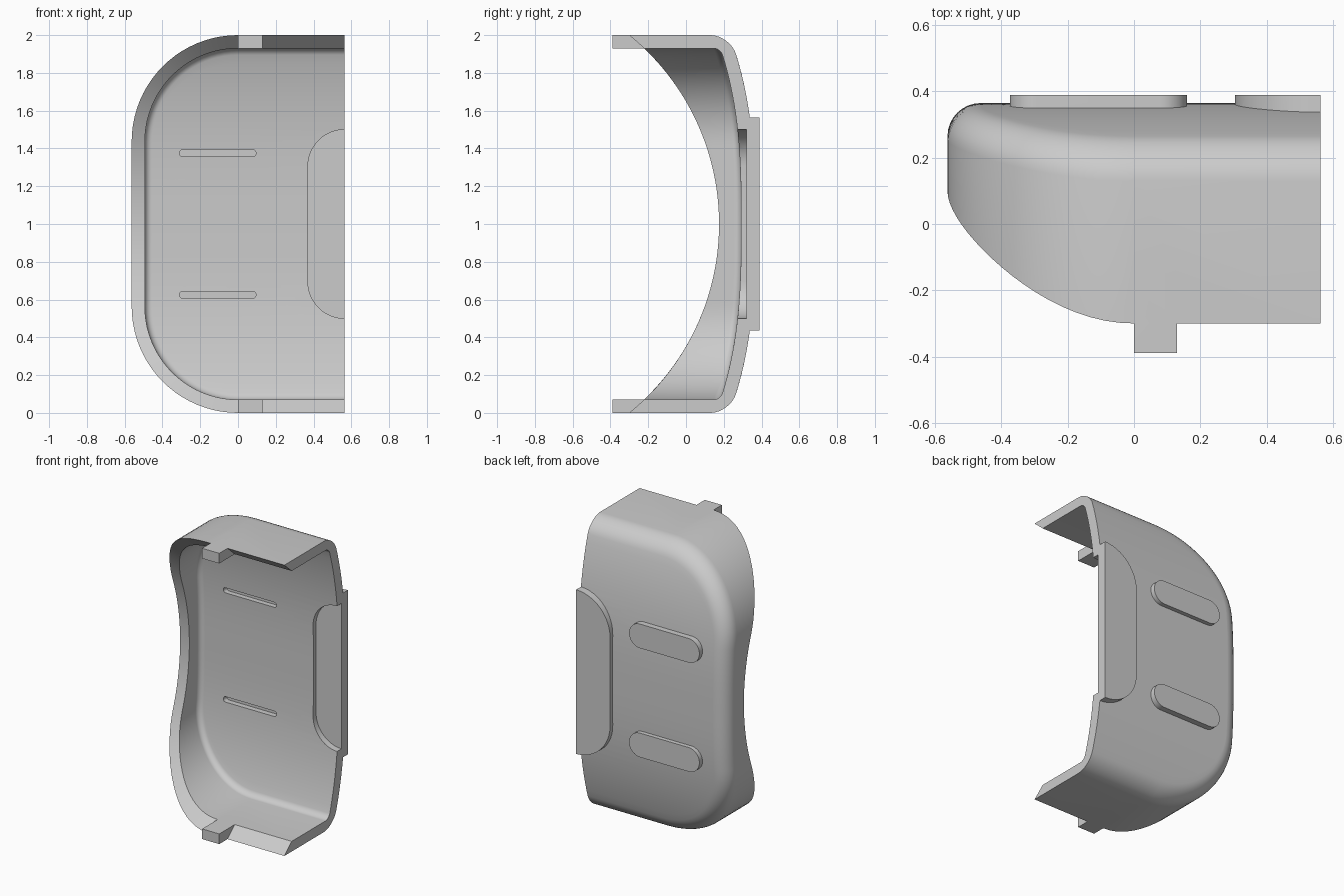
import bpy, bmesh, math

if "Cube" in bpy.data.objects:
    bpy.data.objects.remove(bpy.data.objects["Cube"])

HALF = 0.563      # half width, the right side is a flat cut
WALL = 0.07
ARC, COL = 20, 40  # corner steps, height steps

plastic = bpy.data.materials.new("grey plastic")
plastic.diffuse_color = (0.6, 0.6, 0.6, 1)
plastic.use_nodes = True
plastic.node_tree.nodes["Principled BSDF"].inputs["Base Color"].default_value = plastic.diffuse_color


def back_y(z):
    return 0.365 - 0.135 * abs(z - 1) ** 2.8


def front_y(z):
    return -1.115 + math.sqrt(1.29 ** 2 - (z - 1) ** 2)


def make(name, bm):
    bmesh.ops.recalc_face_normals(bm, faces=bm.faces)
    me = bpy.data.meshes.new(name)
    bm.to_mesh(me)
    bm.free()
    me.materials.append(plastic)
    ob = bpy.data.objects.new(name, me)
    bpy.context.collection.objects.link(ob)
    return ob


def outline(d):
    """C-shaped outline inset by d: bottom edge, corner, side, corner, top edge."""
    r = HALF - d
    low = [(0.7, d)]
    for i in range(ARC + 1):
        a = math.pi / 2 * i / ARC
        low.append((-r * math.sin(a), HALF - r * math.cos(a)))
    z0 = low[-1][1]
    side = [(-r, z0 + (2 - 2 * z0) * k / COL) for k in range(1, COL)]
    return low + side + [(x, 2 - z) for x, z in reversed(low)]


def skin(bm, inset, offset, fillet):
    """One side of the shell. Returns its rim loop and its right end chain."""
    rings = [[bm.verts.new((x, front_y(z), z)) for x, z in outline(inset)]]
    for i in range(9):
        a = math.pi / 2 * i / 8
        d = inset + fillet * (1 - math.cos(a))
        drop = offset + fillet * (1 - math.sin(a))
        rings.append([bm.verts.new((x, back_y(z) - drop, z)) for x, z in outline(d)])
    for a, b in zip(rings, rings[1:]):
        for i in range(len(a) - 1):
            bm.faces.new((a[i], a[i + 1], b[i + 1], b[i]))
    # back wall, as columns joining matching low and high points
    last = rings[-1]
    cols = []
    for i in range(ARC + 1):
        p, q = last[i], last[-1 - i]
        mid = []
        for k in range(1, COL):
            z = p.co.z + (q.co.z - p.co.z) * k / COL
            mid.append(bm.verts.new((p.co.x, back_y(z) - offset, z)))
        cols.append([p] + mid + [q])
    cols.append(last[ARC + 1:ARC + 2 + COL])
    for a, b in zip(cols, cols[1:]):
        for k in range(COL):
            bm.faces.new((a[k], a[k + 1], b[k + 1], b[k]))
    end = [r[0] for r in rings[:-1]] + cols[0] + [r[-1] for r in reversed(rings[:-1])]
    return rings[0], end


def rounded_plate(name, x0, x1, z0, z1, r, y0, y1):
    """Rounded rectangle in XZ, extruded along Y (r = 0 gives a box)."""
    bm = bmesh.new()
    pts = []
    for cx, cz, start in ((x1 - r, z1 - r, 0), (x0 + r, z1 - r, 1),
                          (x0 + r, z0 + r, 2), (x1 - r, z0 + r, 3)):
        for i in range(13 if r else 1):
            a = math.pi / 2 * (start + i / 12)
            pts.append((cx + r * math.cos(a), cz + r * math.sin(a)))
    f = bm.faces.new([bm.verts.new((x, y0, z)) for x, z in pts])
    ext = bmesh.ops.extrude_face_region(bm, geom=[f])["geom"]
    bmesh.ops.translate(bm, vec=(0, y1 - y0, 0),
                        verts=[v for v in ext if isinstance(v, bmesh.types.BMVert)])
    bmesh.ops.remove_doubles(bm, verts=bm.verts, dist=1e-5)
    return make(name, bm)


# curved shell
bm = bmesh.new()
outer = skin(bm, 0, 0, 0.1)
inner = skin(bm, WALL, 0.073, 0.035)
for a, b in zip(outer, inner):
    for i in range(len(a) - 1):
        bm.faces.new((a[i], a[i + 1], b[i + 1], b[i]))
shell = make("shell", bm)

adds, cuts = [], []
# raised pads on the back, each with a slot inside
for z in (0.625, 1.375):
    adds.append(rounded_plate("slot_pad", -0.375, 0.16, z - 0.083, z + 0.083, 0.0825, 0.31, 0.39))
    cuts.append(rounded_plate("slot_cutter", -0.31, 0.095, z - 0.018, z + 0.018, 0.0175, 0.2, 0.32))
# large side pad and its recess
adds.append(rounded_plate("side_pad", 0.305, 0.9, 0.435, 1.565, 0.26, 0.31, 0.39))
cuts.append(rounded_plate("recess_cutter", 0.37, 0.9, 0.5, 1.5, 0.195, 0.2, 0.32))
# front tabs
for z in (0, 2 - WALL):
    adds.append(rounded_plate("front_tab", 0, 0.13, z, z + WALL, 0, -0.39, -0.15))
# flat cut on the right
cuts.append(rounded_plate("side_cutter", HALF, 1.5, -0.5, 2.5, 0, -1, 1))

for helpers, op in ((adds, 'UNION'), (cuts, 'DIFFERENCE')):
    for h in helpers:
        m = shell.modifiers.new(h.name, 'BOOLEAN')
        m.operation, m.solver, m.object = op, 'EXACT', h

# bake the booleans and drop the helpers
bpy.context.view_layer.update()
baked = bpy.data.meshes.new_from_object(shell.evaluated_get(bpy.context.evaluated_depsgraph_get()))
shell.modifiers.clear()
shell.data = baked
for h in adds + cuts:
    bpy.data.objects.remove(h)

bpy.context.view_layer.objects.active = shell
shell.select_set(True)
bpy.ops.object.shade_smooth_by_angle(angle=math.radians(30))
